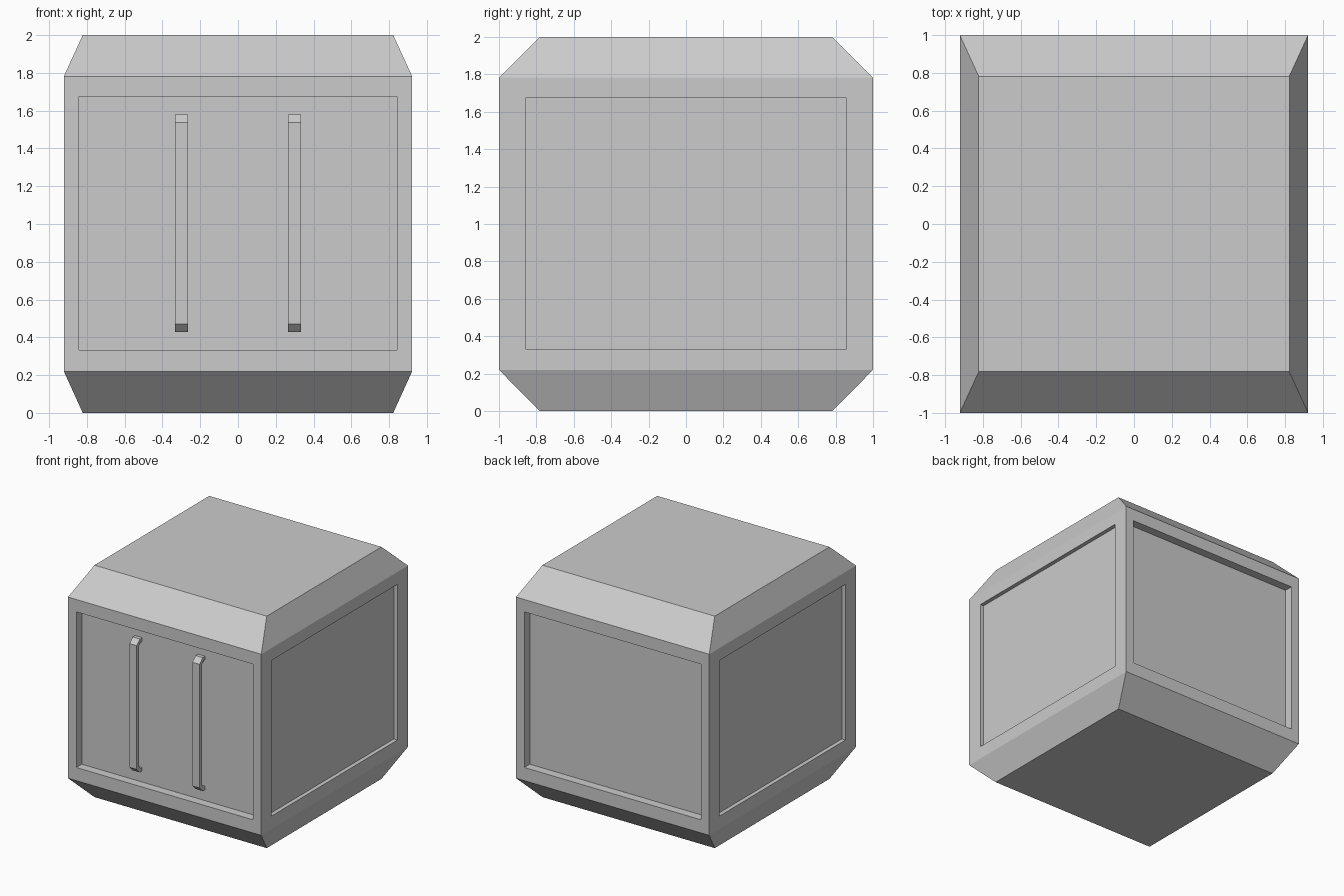
import bpy, bmesh
from mathutils import Vector

if "Cube" in bpy.data.objects:
    bpy.data.objects.remove(bpy.data.objects["Cube"])

MID_Z = 1.0


def finish(name, bm):
    bmesh.ops.recalc_face_normals(bm, faces=bm.faces[:])
    mesh = bpy.data.meshes.new(name)
    bm.to_mesh(mesh)
    bm.free()
    obj = bpy.data.objects.new(name, mesh)
    bpy.context.collection.objects.link(obj)
    return obj


def crate_body():
    # stacked rectangular rings: chamfered foot, straight walls, chamfered lid
    bm = bmesh.new()
    rings = []
    for hx, hy, z in [(0.822, 0.782, 0), (0.922, 1, 0.22),
                      (0.922, 1, 1.782), (0.822, 0.782, 2)]:
        rings.append([bm.verts.new((sx * hx, sy * hy, z))
                      for sx, sy in [(-1, -1), (1, -1), (1, 1), (-1, 1)]])
    bm.faces.new(rings[0][::-1])
    bm.faces.new(rings[-1])
    walls = []
    for k in range(3):
        for i in range(4):
            j = (i + 1) % 4
            f = bm.faces.new((rings[k][i], rings[k][j],
                              rings[k + 1][j], rings[k + 1][i]))
            if k == 1:
                walls.append(f)
    bm.normal_update()

    # sunken panel in each of the four walls
    for f in walls:
        facing_y = abs(f.normal.y) > 0.5
        bmesh.ops.inset_individual(bm, faces=[f], thickness=0.05)
        for v in f.verts:
            s = Vector([1 if c > 0 else -1 for c in v.co])
            if facing_y:
                v.co.x = s.x * 0.843
            else:
                v.co.y = s.y * 0.857
            v.co.z = 1.675 if v.co.z > MID_Z else 0.333
        bm.normal_update()
        depth = 0.075 if facing_y else 0.035
        bmesh.ops.inset_individual(bm, faces=[f], thickness=0, depth=-depth)
    return finish("crate_body", bm)


def handle(name, x):
    # chamfered staple profile (y, height from centre), swept across its width
    half = [(-0.925, 0.575), (-0.958, 0.575), (-1.0, 0.533),
            (-0.97, 0.52), (-0.945, 0.545), (-0.925, 0.545)]
    bm = bmesh.new()
    sections = []
    for dx in (-0.034, 0.034):
        sections.append([[bm.verts.new((x + dx, y, 1.004 + s * h))
                          for y, h in half] for s in (1, -1)])
    # outer and inner strips plus the two flanks
    for (t0, b0), (t1, b1) in [sections]:
        for a, b in ((t0, t1), (b0, b1)):
            for i in range(6):
                j = (i + 1) % 6
                if i != 2:
                    bm.faces.new((a[i], a[j], b[j], b[i]))
        for i in (2, 3):
            bm.faces.new((t0[i], b0[i], b1[i], t1[i]))
        for t, b in ((t0, b0), (t1, b1)):
            bm.faces.new(t)
            bm.faces.new(b)
            bm.faces.new((t[2], t[3], b[3], b[2]))
    return finish(name, bm)


crate_body()
handle("left_handle", -0.3)
handle("right_handle", 0.3)
